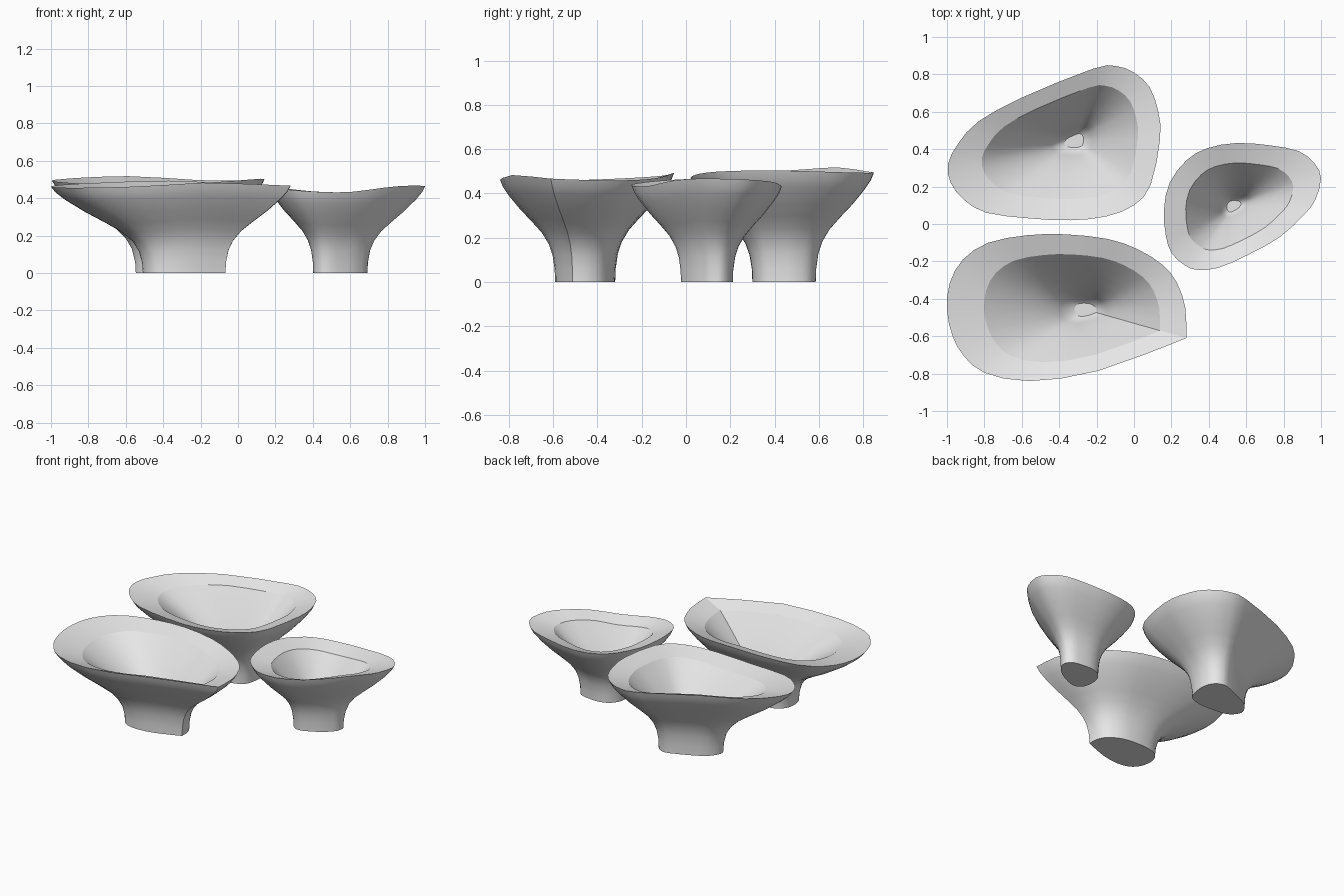
import bpy
import bmesh
from math import atan2, sin, cos
from mathutils import Vector

cube = bpy.data.objects.get("Cube")
if cube:
    bpy.data.objects.remove(cube, do_unlink=True)

# Single plain grey finish
grey = bpy.data.materials.new("light grey")
grey.use_nodes = True
colour = (0.8, 0.8, 0.8, 1.0)
grey.diffuse_color = colour
for node in grey.node_tree.nodes:
    if node.type == 'BSDF_PRINCIPLED':
        node.inputs["Base Color"].default_value = colour

# Flared outside wall: (scale of rim outline, fraction of rim height)
WALL = [(.345, 0), (.35, .12), (.375, .26), (.42, .37), (.5, .48),
        (.62, .59), (.76, .71), (.9, .85), (.965, .93), (1, 1)]
# Funnel bowl: (fraction from drain to lip, fraction of bowl depth)
BOWL = [(1, 1), (.85, .87), (.67, .71), (.48, .53), (.3, .35), (.15, .16), (.08, .05), (0, 0)]
DRAIN_SCALE, DRAIN_Z, LIP_DROP = .09, .08, .035


def smooth_outline(points, corner, steps=2):
    """Catmull-Rom loop; with corner=True the first point stays sharp."""
    pts = [Vector(p) for p in points]
    n = len(pts)
    loop = []
    for i in range(n):
        b, c = pts[i], pts[(i + 1) % n]
        a = b if corner and i == 0 else pts[i - 1]
        d = c if corner and i == n - 1 else pts[(i + 2) % n]
        for k in range(steps):
            t = k / steps
            loop.append(((2 * b) + (c - a) * t + (2 * a - 5 * b + 4 * c - d) * t * t
                         + (3 * b - a - 3 * c + d) * t ** 3) / 2)
    return loop


def make_planter(name, centre, points, lip_scale, base, waves, corner=False):
    """Loft scaled copies of the rim outline up the wall and down into the bowl."""
    centre = Vector(centre)
    outline = [p - centre for p in smooth_outline(points, corner)]
    n = len(outline)

    # Gently waving rim height around the loop
    s1, c2, s2 = waves
    heights = []
    for p in outline:
        a = atan2(p.y, p.x)
        heights.append(base + s1 * sin(a) + c2 * cos(2 * a) + s2 * sin(2 * a))

    bm = bmesh.new()
    rings = []

    def add_ring(scale, height_of):
        ring = []
        for p, h in zip(outline, heights):
            q = centre + p * scale
            ring.append(bm.verts.new((q.x, q.y, height_of(h))))
        rings.append(ring)

    for scale, f in WALL:
        add_ring(scale, lambda h: h * f)
    for t, f in BOWL:
        scale = DRAIN_SCALE + t * (lip_scale - DRAIN_SCALE)
        add_ring(scale, lambda h: DRAIN_Z + f * (h - LIP_DROP - DRAIN_Z))

    for low, high in zip(rings, rings[1:]):
        for i in range(n):
            j = (i + 1) % n
            bm.faces.new((low[i], low[j], high[j], high[i]))
    bm.faces.new(reversed(rings[0]))
    bm.faces.new(rings[-1])

    for face in bm.faces:
        face.smooth = True

    # Crisp foot, rim, lip and drain edges
    for ring in (rings[0], rings[len(WALL) - 1], rings[len(WALL)], rings[-1]):
        for i in range(n):
            bm.edges.get((ring[i - 1], ring[i])).smooth = False
    # Crisp crease down the pointed corner
    if corner:
        for low, high in zip(rings, rings[1:]):
            bm.edges.get((low[0], high[0])).smooth = False

    mesh = bpy.data.meshes.new(name)
    bm.to_mesh(mesh)
    bm.free()
    mesh.materials.append(grey)
    obj = bpy.data.objects.new(name, mesh)
    bpy.context.collection.objects.link(obj)
    return obj


# Back right planter, rounded wedge
make_planter(
    "back_planter", (-.31, .447),
    [(.14, .46), (.13, .6), (.085, .73), (0, .81), (-.1, .845), (-.22, .83),
     (-.59, .68), (-.83, .55), (-.94, .43), (-.995, .32), (-.98, .22),
     (-.91, .13), (-.79, .06), (-.56, .03), (-.34, .02), (-.15, .04),
     (0, .1), (.09, .21)],
    .735, .495, (.015, .008, -.012))

# Front right planter, with one pointed corner
make_planter(
    "front_planter", (-.25, -.46),
    [(.28, -.61), (.275, -.45), (.23, -.315), (.155, -.22), (.02, -.135),
     (-.14, -.08), (-.37, -.055), (-.57, -.06), (-.78, -.1), (-.915, -.19),
     (-.985, -.315), (-1, -.46), (-.97, -.6), (-.91, -.705), (-.8, -.795),
     (-.56, -.84), (-.19, -.785)],
    .735, .473, (.005, -.012, -.01), corner=True)

# Small left planter, rounded triangle
make_planter(
    "small_planter", (.53, .095),
    [(1, .245), (.965, .325), (.88, .39), (.73, .42), (.55, .433), (.39, .405),
     (.28, .34), (.19, .22), (.16, .075), (.17, -.06), (.2, -.155),
     (.27, -.22), (.335, -.245), (.45, -.235), (.61, -.165), (.78, -.07),
     (.91, .05), (.97, .13)],
    .685, .449, (0, .018, 0))
